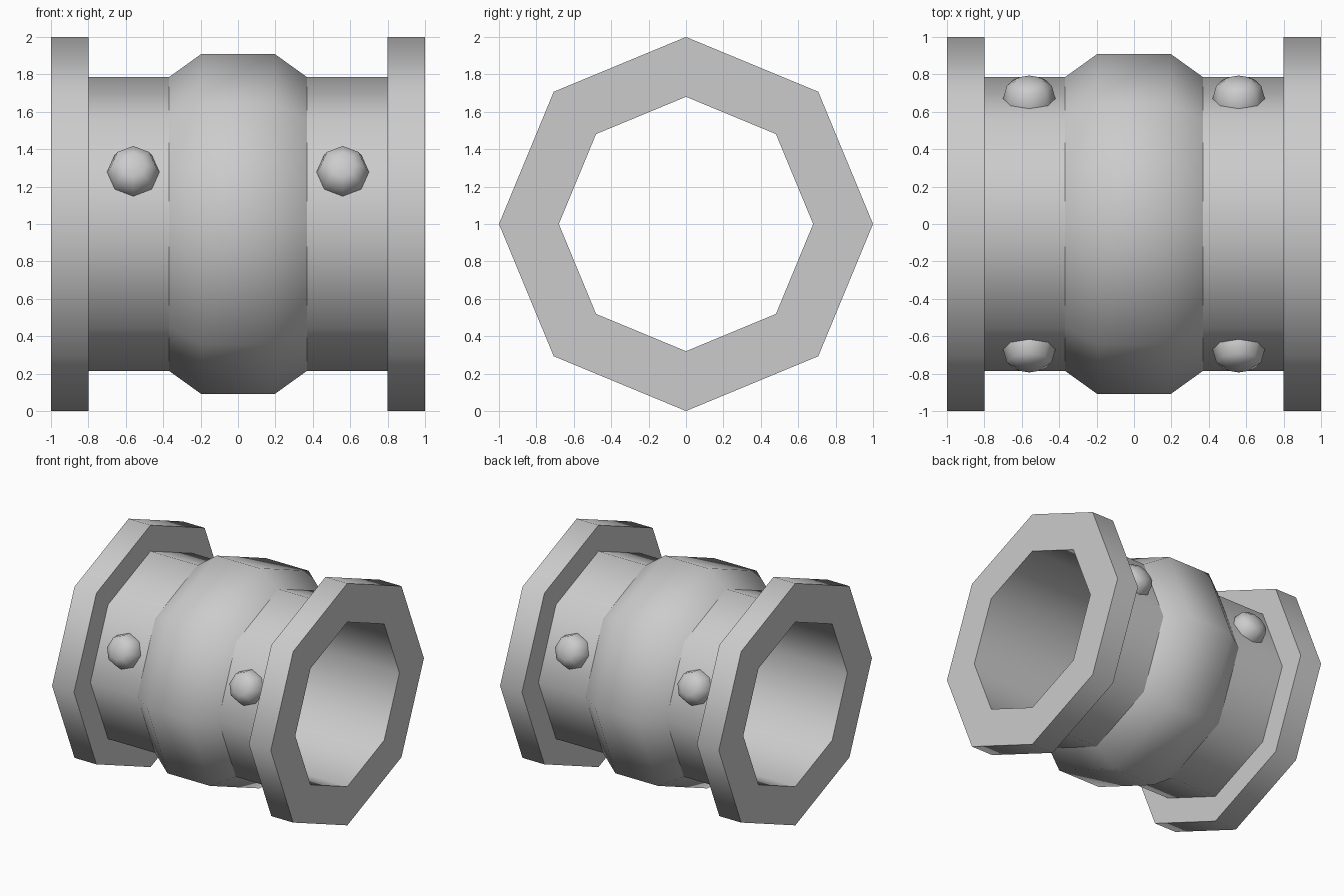
import bpy, bmesh
from math import radians, cos, sin, pi
from mathutils import Matrix, Vector

if "Cube" in bpy.data.objects:
    bpy.data.objects.remove(bpy.data.objects["Cube"])

SIDES = 8


def lathe(name, profile, matrix, closed=True):
    """Revolve (height, radius) points around local z, then place with matrix."""
    bm = bmesh.new()
    rings = []
    for h, r in profile:
        if r == 0:
            rings.append([bm.verts.new((0, 0, h))] * SIDES)
        else:
            rings.append([bm.verts.new((r * cos(2 * pi * k / SIDES),
                                        r * sin(2 * pi * k / SIDES), h))
                          for k in range(SIDES)])
    pairs = list(zip(rings, rings[1:]))
    if closed:
        pairs.append((rings[-1], rings[0]))
    for a, b in pairs:
        for k in range(SIDES):
            j = (k + 1) % SIDES
            bm.faces.new(dict.fromkeys((a[k], a[j], b[j], b[k])))
    bm.transform(matrix)
    bmesh.ops.recalc_face_normals(bm, faces=bm.faces)
    me = bpy.data.meshes.new(name)
    bm.to_mesh(me)
    bm.free()
    ob = bpy.data.objects.new(name, me)
    bpy.context.collection.objects.link(ob)
    bpy.ops.object.select_all(action='DESELECT')
    ob.select_set(True)
    bpy.context.view_layer.objects.active = ob
    bpy.ops.object.shade_smooth_by_angle(angle=radians(60))
    return ob


# axis of the pipe lies along x at z = 1
along_x = Matrix.Translation((0, 0, 1)) @ Matrix.Rotation(pi / 2, 4, 'Y')

# hollow pipe with a flange at each end
half = [(0.8, 0.785), (0.8, 1.0), (1.0, 1.0), (1.0, 0.68)]
profile = half + [(-h, r) for h, r in reversed(half)]
lathe("flanged_pipe", profile, along_x)

# swollen middle collar
lathe("collar", [(-0.39, 0.77), (-0.195, 0.91), (0.195, 0.91), (0.39, 0.77)], along_x)

# domed rivets centred on the upper side faces of the pipe
dome = [(-0.02, 0.14), (0, 0.14), (0.075, 0.12), (0.105, 0.07), (0.115, 0)]
tilt = pi / 8
for sx, x in (("left", -0.56), ("right", 0.56)):
    for sy, side in (("front", -1), ("back", 1)):
        n = Vector((0, side * cos(tilt), sin(tilt)))
        t = Vector((1, 0, 0))
        rot = Matrix((t, n.cross(t), n)).transposed().to_4x4()
        place = Matrix.Translation(Vector((x, 0, 1)) + n * 0.725)
        lathe(f"rivet_{sy}_{sx}", dome, place @ rot, closed=False)
